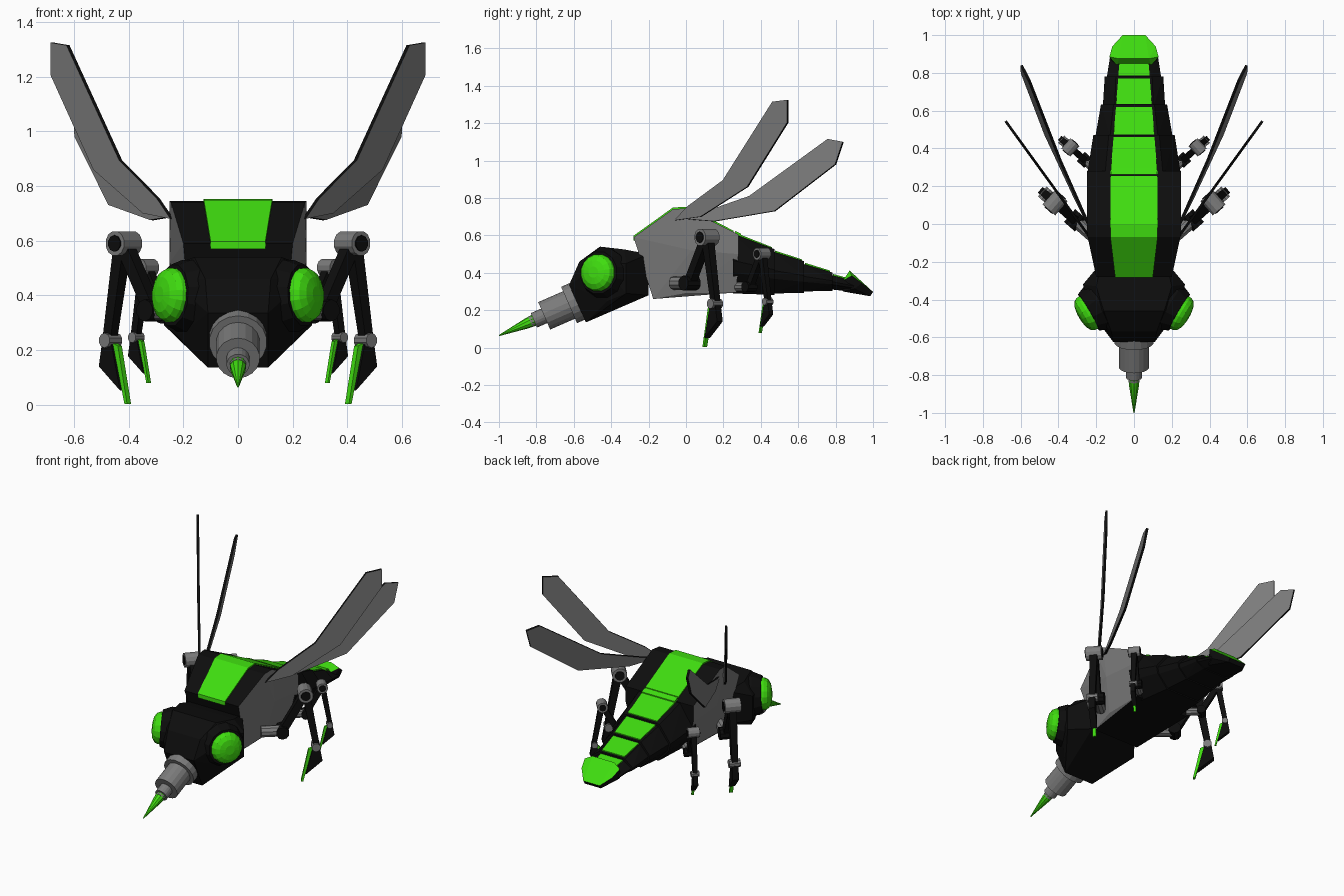
import bpy, bmesh, math
from mathutils import Vector

if "Cube" in bpy.data.objects:
    bpy.data.objects.remove(bpy.data.objects["Cube"])


def material(name, rgb):
    m = bpy.data.materials.new(name)
    m.diffuse_color = (*rgb, 1)
    m.use_nodes = True
    m.node_tree.nodes["Principled BSDF"].inputs["Base Color"].default_value = m.diffuse_color
    return m


GREEN = material("green", (0.05, 0.72, 0.005))
BLACK = material("black", (0.004, 0.004, 0.004))
GREY = material("grey", (0.2, 0.2, 0.2))


def finish(name, bm, mats, mirror=False, pick=None):
    bmesh.ops.recalc_face_normals(bm, faces=bm.faces)
    bm.normal_update()
    if pick:
        for f in bm.faces:
            f.material_index = pick(f)
    me = bpy.data.meshes.new(name)
    bm.to_mesh(me)
    bm.free()
    ob = bpy.data.objects.new(name, me)
    bpy.context.collection.objects.link(ob)
    for m in mats:
        me.materials.append(m)
    if mirror:
        ob.modifiers.new("mirror", 'MIRROR').use_mirror_merge = False
    return ob


def hull(name, pts, mats, both=True, mirror=False, pick=None):
    """Convex solid; both=True adds the points reflected across x."""
    bm = bmesh.new()
    for x, y, z in pts:
        bm.verts.new((x, y, z))
        if both:
            bm.verts.new((-x, y, z))
    res = bmesh.ops.convex_hull(bm, input=bm.verts)
    inner = [g for g in res["geom_interior"] if isinstance(g, bmesh.types.BMVert)]
    bmesh.ops.delete(bm, geom=inner, context='VERTS')
    bmesh.ops.dissolve_limit(bm, angle_limit=0.02, verts=bm.verts, edges=bm.edges)
    return finish(name, bm, mats, mirror, pick)


def lathe(name, base, axis, profile, n, mat, mirror=False):
    """Rings of (height, radius) along an axis."""
    q = Vector(axis).to_track_quat('Z', 'Y')
    bm = bmesh.new()
    rings = []
    for h, r in profile:
        rings.append([bm.verts.new(Vector(base) + q @ Vector((
            r * math.cos(math.tau * (i + .5) / n), r * math.sin(math.tau * (i + .5) / n), h)))
            for i in range(n)])
    for a, b in zip(rings, rings[1:]):
        for i in range(n):
            j = (i + 1) % n
            bm.faces.new((a[i], a[j], b[j], b[i]))
    bm.faces.new(rings[0])
    bm.faces.new(rings[-1])
    return finish(name, bm, [mat], mirror)


def bar(name, a, b, r0, r1, n, mat):
    d = Vector(b) - Vector(a)
    return lathe(name, a, d, [(0, r0), (d.length, r1)], n, mat, True)


def ribbon(name, rows, t=0.007):
    """Thin green strip lying on the back; rows of (y, z, half width)."""
    bm = bmesh.new()
    rings = [[bm.verts.new(p) for p in ((-w, y, z + t), (w, y, z + t), (w, y, z - .02), (-w, y, z - .02))]
             for y, z, w in rows]
    for a, b in zip(rings, rings[1:]):
        for i in range(4):
            j = (i + 1) % 4
            bm.faces.new((a[i], a[j], b[j], b[i]))
    bm.faces.new(rings[0])
    bm.faces.new(rings[-1])
    return finish(name, bm, [GREEN])


# Head
hull("head", [(.11, -.625, .335), (.11, -.535, .135), (.12, -.57, .46), (.16, -.46, .54),
              (.2, -.33, .525), (.24, -.45, .45), (.27, -.32, .45), (.27, -.32, .29),
              (.22, -.42, .25), (.17, -.2, .5), (.17, -.2, .28)], [BLACK])

# Eyes in their sockets
eye, gaze = Vector((.235, -.465, .4)), Vector((.86, -.5, .06)).normalized()
lathe("eye_socket", eye - gaze * .12, gaze, [(0, .13), (.07, .138), (.125, .115)], 12, BLACK, True)
lathe("eye", eye, gaze, [(-.02, .1), (.02, .1), (.04, .09), (.055, .065), (.062, .03)], 16, GREEN, True)

# Proboscis: collar, barrel, nozzle and sting
snout, aim = Vector((-0.0, -.575, .25)), Vector((0, -.916, -.4))
lathe("proboscis", snout, aim,
      [(-.03, .106), (.055, .106), (.055, .08), (.2, .08), (.2, .042), (.26, .042), (.26, .03), (.28, .03)],
      18, GREY)
lathe("sting", snout, aim, [(.25, .032), (.3, .028), (.463, .003)], 10, GREEN)

# Thorax with grey flanks
hull("thorax", [(.2, -.28, .59), (.245, -.07, .74), (.25, 0, .745), (.25, .28, .605),
                (.17, -.175, .26), (.2, 0, .292), (.2, .27, .295), (.25, .03, .52), (.25, .28, .5)],
     [BLACK, GREY], pick=lambda f: int(abs(f.normal.x) > .6))
ribbon("thorax_stripe", [(-.282, .59, .1), (-.07, .742, .125), (0, .746, .126), (.255, .618, .123)])

# Abdomen segments: y, top, bottom, half width
steps = [(.25, .61, .29, .25), (.46, .515, .29, .205), (.62, .45, .3, .165),
         (.77, .39, .312, .145), (.885, .345, .305, .115)]


def section(y, top, bot, w):
    h = top - bot
    return [(.62 * w, y, top), (w, y, bot + .55 * h), (.95 * w, y, bot + .35 * h), (.6 * w, y, bot)]


for k, (a, b) in enumerate(zip(steps, steps[1:])):
    y, top, bot, w = b
    end = (y + .012, top + .012, bot - .008, w + .01)
    hull(f"abdomen_segment_{k + 1}", section(*a) + section(*end), [BLACK])
    ga, gb = .125 - .08 * (a[0] - .25), .125 - .08 * (y - .25)
    ribbon(f"abdomen_stripe_{k + 1}", [(a[0] + .015, a[1] - .003, ga), (y, end[1] + .003, gb)])
ribbon("waist_stripe", [(.262, .612, .122), (.295, .597, .122)], .012)

# Tail tip
hull("tail_tip", [(.08, .875, .412), (.13, .885, .385), (.115, .94, .345), (.06, 1, .298),
                  (.06, .985, .275), (.1, .84, .3), (.12, .9, .315), (.09, .84, .36)],
     [BLACK, GREEN], pick=lambda f: int(f.normal.z > .45))


# Wings: side outline, then sideways position from a tilted plane
def wing(name, outline, x0, sy, sz):
    nrm = Vector((1, -sy, -sz)).normalized()
    bm = bmesh.new()
    pts = [Vector((x0 + sy * y + sz * (z - .7), y, z)) for y, z in outline]
    a = [bm.verts.new(p + nrm * .007) for p in pts]
    b = [bm.verts.new(p - nrm * .007) for p in pts]
    bm.faces.new(a)
    bm.faces.new(b)
    for i in range(len(a)):
        j = (i + 1) % len(a)
        bm.faces.new((a[i], a[j], b[j], b[i]))
    finish(name, bm, [GREY, BLACK], True, lambda f: int(abs(f.normal.dot(nrm)) < .7))


wing("front_wing", [(-.06, .68), (.01, .755), (.2, .895), (.465, 1.315), (.545, 1.325),
                    (.545, 1.205), (.33, .86), (.08, .7)], .285, .725, 0)
wing("rear_wing", [(-.03, .69), (.07, .715), (.34, .81), (.76, 1.115), (.84, 1.1),
                   (.8, .98), (.475, .73), (.15, .675)], .24, .49, -.14)


# Legs: laid out in an upright plane that swings out and back from the hip
def leg(name, hip, s):
    d, p = Vector((.75, .66, 0)), Vector((.66, -.75, 0))

    def at(r, dz, side=0.0):
        return Vector(hip) + s * (d * r + p * side + Vector((0, 0, dz)))

    def plate(part, shape, t, mat):
        hull(f"{name}_{part}", [at(r, z, k) for r, z in shape for k in (-t, t)], [mat], both=False, mirror=True)

    bar(name + "_hip_mount", at(-.1, 0), at(.02, 0), .036 * s, .036 * s, 10, GREY)
    bar(name + "_hip", at(.03, 0, -.045), at(.03, 0, .045), .04 * s, .04 * s, 10, BLACK)
    bar(name + "_thigh", at(.03, 0), at(.17, .245), .034 * s, .034 * s, 4, BLACK)
    bar(name + "_knee", at(.17, .245, -.05), at(.17, .245, .05), .046 * s, .046 * s, 12, GREY)
    bar(name + "_knee_cap", at(.17, .245, -.055), at(.17, .245, .055), .03 * s, .03 * s, 10, BLACK)
    bar(name + "_shin", at(.175, .245), at(.238, -.1), .034 * s, .027 * s, 4, BLACK)
    bar(name + "_ankle", at(.235, -.11, -.035), at(.235, -.11, .035), .027 * s, .027 * s, 10, GREY)
    plate("foot", [(.22, -.1), (.258, -.11), (.275, -.205), (.172, -.293), (.215, -.2)], .02, BLACK)
    plate("claw", [(.19, -.13), (.215, -.12), (.158, -.342), (.145, -.342)], .011, GREEN)


leg("front_leg", (.29, 0, .345), 1.0)
leg("rear_leg", (.245, .325, .325), .72)
